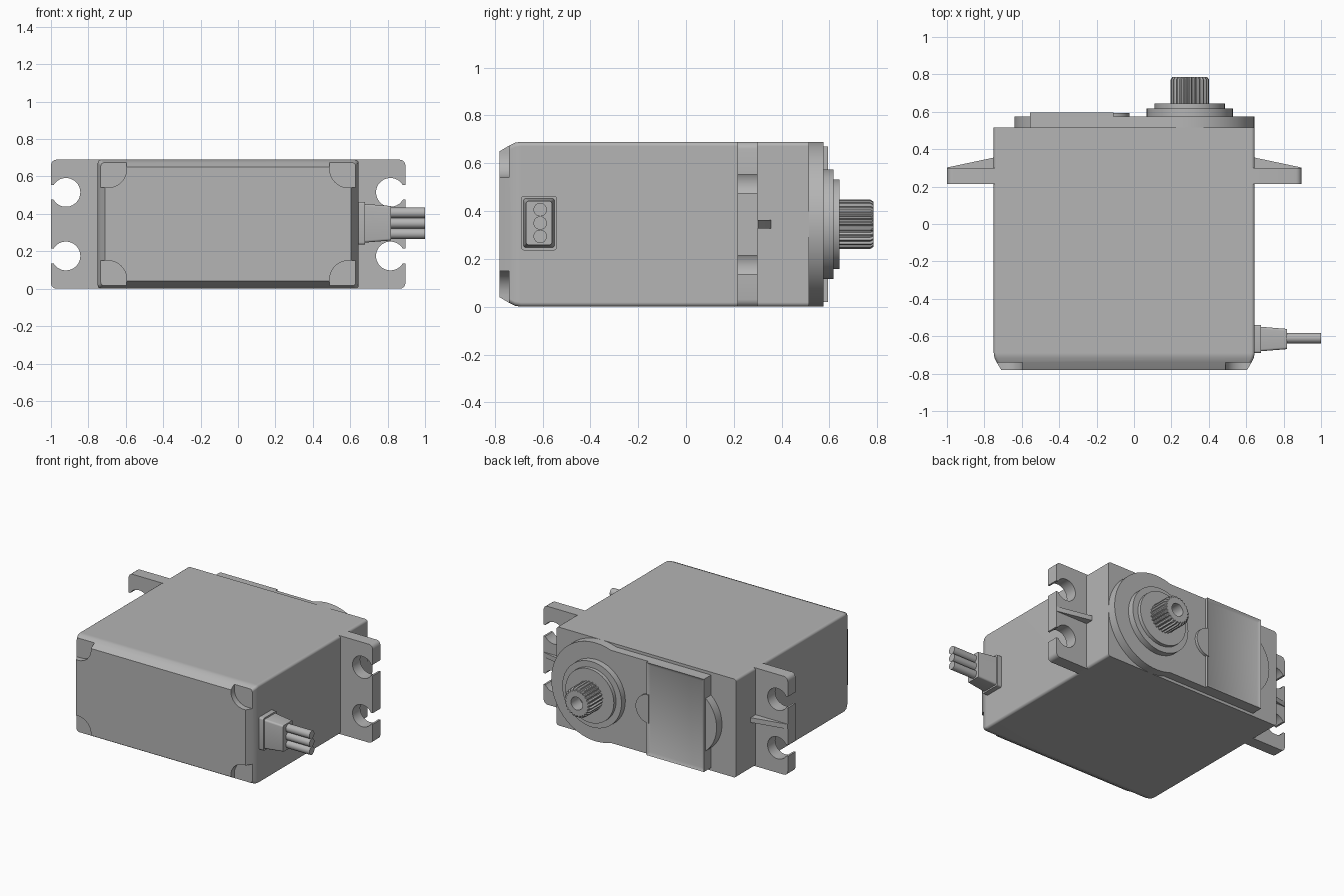
import bpy, bmesh
from math import sin, cos, pi, asin

cube = bpy.data.objects.get("Cube")
if cube:
    bpy.data.objects.remove(cube, do_unlink=True)

grey = bpy.data.materials.new("plain grey")
grey.use_nodes = True
GREY = (0.46, 0.46, 0.46, 1)
grey.diffuse_color = GREY
grey.node_tree.nodes["Principled BSDF"].inputs["Base Color"].default_value = GREY

LEFT, RIGHT, TOP = -0.75, 0.645, 0.69
MID = TOP / 2
AXIS = 0.298  # x of the output shaft


def loft(name, loops, inset=None):
    """Skin matching loops of 3D points and cap both ends."""
    bm = bmesh.new()
    rings = [[bm.verts.new(p) for p in loop] for loop in loops]
    n = len(rings[0])
    for a, b in zip(rings, rings[1:]):
        for i in range(n):
            j = (i + 1) % n
            bm.faces.new((a[i], a[j], b[j], b[i]))
    bm.faces.new(rings[0])
    cap = bm.faces.new(rings[-1])
    bmesh.ops.recalc_face_normals(bm, faces=bm.faces)
    if inset:
        bmesh.ops.inset_region(bm, faces=[cap], thickness=inset[0], depth=-inset[1])
    mesh = bpy.data.meshes.new(name)
    bm.to_mesh(mesh)
    bm.free()
    mesh.materials.append(grey)
    obj = bpy.data.objects.new(name, mesh)
    bpy.context.collection.objects.link(obj)
    smooth(obj)
    return obj


def smooth(obj):
    bpy.ops.object.select_all(action='DESELECT')
    obj.select_set(True)
    bpy.context.view_layer.objects.active = obj
    bpy.ops.object.shade_smooth_by_angle(angle=0.6)


def at_y(pts, y):
    return [(x, y, z) for x, z in pts]


def prism(name, pts, y0, y1, inset=None):
    return loft(name, [at_y(pts, y0), at_y(pts, y1)], inset)


def arc(cx, cz, r, a0, a1, n):
    return [(cx + r * cos(a0 + (a1 - a0) * i / n),
             cz + r * sin(a0 + (a1 - a0) * i / n)) for i in range(n + 1)]


def circle(cx, cz, r, n):
    return arc(cx, cz, r, 0, 2 * pi, n)[:-1]


def rect(x0, x1, z0, z1):
    return [(x0, z0), (x1, z0), (x1, z1), (x0, z1)]


def round_rect(x0, x1, z0, z1, r, n=4):
    return (arc(x1 - r, z1 - r, r, 0, pi / 2, n)
            + arc(x0 + r, z1 - r, r, pi / 2, pi, n)
            + arc(x0 + r, z0 + r, r, pi, 1.5 * pi, n)
            + arc(x1 - r, z0 + r, r, 1.5 * pi, 2 * pi, n))


# Case with a softened bevel round the front
sections = [(0.515, 0), (-0.69, 0), (-0.715, 0.004), (-0.74, 0.016), (-0.78, 0.04)]
case = loft("case", [at_y(round_rect(LEFT + i, RIGHT - i, i, TOP - i, 0.018), y)
                     for y, i in sections])

# Screw pockets in the four front corners
pocket = [(-0.1, -0.1), (0.155, -0.1)] + arc(0.055, 0.05, 0.1, 0, pi / 2, 8) + [(-0.1, 0.15)]
for cx, sx in ((LEFT, 1), (RIGHT, -1)):
    for cz, sz in ((0, 1), (TOP, -1)):
        cutter = prism("pocket_cutter", [(cx + sx * u, cz + sz * v) for u, v in pocket],
                       -0.9, -0.74)
        cutter.hide_render = True
        mod = case.modifiers.new("pocket", 'BOOLEAN')
        mod.operation = 'DIFFERENCE'
        mod.object = cutter
        bpy.context.view_layer.objects.active = case
        bpy.ops.object.modifier_apply(modifier=mod.name)
        bpy.data.objects.remove(cutter, do_unlink=True)
smooth(case)
weighted = case.modifiers.new("weighted_normals", 'WEIGHTED_NORMAL')
weighted.keep_sharp = True

# Mounting lugs with open screw slots, each stiffened by a rib
W, HOLE_R, SLOT = 0.25, 0.077, 0.039
gap = asin(SLOT / HOLE_R)
lug = [(-0.02, 0)] + arc(W - 0.03, 0.03, 0.03, -pi / 2, 0, 4)
for zc in (0.175, TOP - 0.175):
    lug += [(W, zc - SLOT)] + arc(0.17, zc, HOLE_R, -gap, gap - 2 * pi, 28) + [(W, zc + SLOT)]
lug += arc(W - 0.03, TOP - 0.03, 0.03, 0, pi / 2, 4) + [(-0.02, TOP)]
for side, base, s in (("right", LEFT, -1), ("left", RIGHT, 1)):
    prism(side + "_lug", [(base + s * u, z) for u, z in lug], 0.215, 0.3)
    tri = [(-0.02, 0.29), (W, 0.29), (W, 0.302), (0, 0.355), (-0.02, 0.355)]
    loft(side + "_rib", [[(base + s * u, y, z) for u, y in tri]
                         for z in (MID - 0.017, MID + 0.017)])

# Gearbox cover: round at the shaft, square at the other end with a bulge
R, HALF, END = 0.345, 0.325, -0.555
reach = pi - asin(HALF / R)
bulge = asin(0.185 / 0.244)
cover = (arc(AXIS, MID, R, -reach, reach, 56) + [(END, MID + HALF)]
         + arc(-0.396, MID, 0.244, pi - bulge, pi + bulge, 16) + [(END, MID - HALF)])
prism("gearbox_cover", cover, 0.5, 0.575)

# Raised panel with a sunken label area and a rounded tab
prism("label_panel", rect(END, -0.11, 0.02, TOP - 0.02), 0.56, 0.595, (0.032, 0.012))
prism("panel_tab", arc(-0.125, MID, 0.1, -pi / 2, pi / 2, 20), 0.56, 0.5945)

# Shaft collars
prism("lower_collar", circle(AXIS, MID, 0.23, 48), 0.56, 0.618)
prism("upper_collar", circle(AXIS, MID, 0.188, 48), 0.6, 0.643)

# Toothed output shaft with a chamfered tip and a screw hole
TEETH = 25


def spline(r):
    depth = (1, 1, 0.9, 0.9)
    return [(AXIS + r * depth[i % 4] * cos(2 * pi * i / (TEETH * 4)),
             MID + r * depth[i % 4] * sin(2 * pi * i / (TEETH * 4)))
            for i in range(TEETH * 4)]


bore = circle(AXIS, MID, 0.045, TEETH * 4)
loft("output_shaft", [at_y(spline(0.103), 0.63), at_y(spline(0.103), 0.772),
                      at_y(spline(0.094), 0.785), at_y(bore, 0.785), at_y(bore, 0.69)])


# Cable grommet: flange and tapered boot
def grommet_loop(x, half_y, half_z):
    return [(x, -0.615 + y, 0.35 + z)
            for y, z in round_rect(-half_y, half_y, -half_z, half_z, 0.012)]


loft("cable_flange", [grommet_loop(x, 0.075, 0.114) for x in (0.63, 0.68)])
loft("cable_boot", [grommet_loop(0.67, 0.066, 0.104), grommet_loop(0.818, 0.054, 0.092)])

# Three wires
for k in (-1, 0, 1):
    ring = circle(-0.61, 0.35 + k * 0.056, 0.028, 24)
    loft("wire", [[(x, y, z) for y, z in ring] for x in (0.8, 1.0)])
